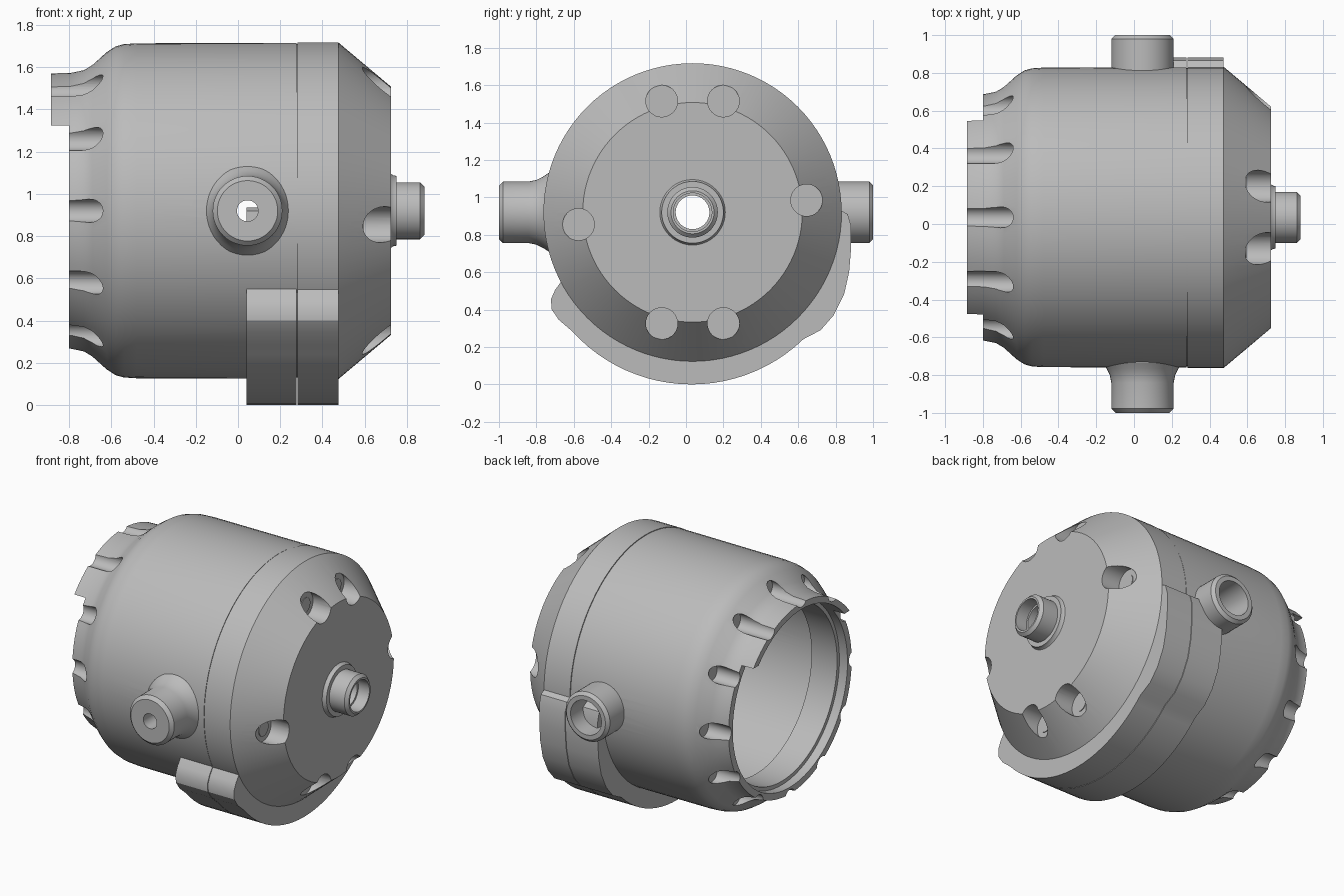
import bpy, bmesh
from math import sin, cos, pi, radians
from mathutils import Matrix, Vector

if "Cube" in bpy.data.objects:
    bpy.data.objects.remove(bpy.data.objects["Cube"])

AXIS_Y, AXIS_Z = 0.035, 0.92      # main axis of the housing
PORT_X = 0.045
SHELL_R = 0.795

grey = bpy.data.materials.new("cast_metal_grey")
grey.use_nodes = True
grey.diffuse_color = (0.5, 0.5, 0.5, 1)
grey.node_tree.nodes["Principled BSDF"].inputs["Base Color"].default_value = grey.diffuse_color

ALONG_X = Matrix.Translation((0, AXIS_Y, AXIS_Z)) @ Matrix.Rotation(pi / 2, 4, 'Y')
TO_FRONT = Matrix.Translation((PORT_X, 0, AXIS_Z)) @ Matrix.Rotation(pi / 2, 4, 'X')
TO_BACK = Matrix.Translation((PORT_X, 0, AXIS_Z)) @ Matrix.Rotation(-pi / 2, 4, 'X')


def finish(name, bm):
    bmesh.ops.recalc_face_normals(bm, faces=bm.faces)
    mesh = bpy.data.meshes.new(name)
    bm.to_mesh(mesh)
    bm.free()
    mesh.materials.append(grey)
    obj = bpy.data.objects.new(name, mesh)
    bpy.context.collection.objects.link(obj)
    return obj


def lathe(name, profile, matrix, seg=48):
    """Spin a closed profile of (height, radius) points."""
    bm = bmesh.new()
    rings = [[bm.verts.new(matrix @ Vector((r * cos(a), r * sin(a), h))) for h, r in profile]
             for a in (2 * pi * i / seg for i in range(seg))]
    n = len(profile)
    for i in range(seg):
        a, b = rings[i], rings[(i + 1) % seg]
        for j in range(n):
            k = (j + 1) % n
            bm.faces.new((a[j], a[k], b[k], b[j]))
    return finish(name, bm)


def rods(name, places, radius, x0, x1):
    """Cylinders along x at several (y, z) places, as one object."""
    bm = bmesh.new()
    for y, z in places:
        m = Matrix.Translation(((x0 + x1) / 2, y, z)) @ Matrix.Rotation(pi / 2, 4, 'Y')
        bmesh.ops.create_cone(bm, cap_ends=True, segments=32, radius1=radius,
                              radius2=radius, depth=x1 - x0, matrix=m)
    return finish(name, bm)


def prism(name, outline, x0, x1):
    """Extrude a (y, z) outline along x."""
    bm = bmesh.new()
    face = bm.faces.new([bm.verts.new((x0, y, z)) for y, z in outline])
    new = bmesh.ops.extrude_face_region(bm, geom=[face])["geom"]
    bmesh.ops.translate(bm, vec=(x1 - x0, 0, 0),
                        verts=[g for g in new if isinstance(g, bmesh.types.BMVert)])
    return finish(name, bm)


def cut(obj, cutter):
    cutter.hide_render = True
    mod = obj.modifiers.new("cut", 'BOOLEAN')
    mod.operation, mod.solver, mod.object = 'DIFFERENCE', 'EXACT', cutter
    bpy.context.view_layer.objects.active = obj
    bpy.ops.object.modifier_apply(modifier=mod.name)
    bpy.data.objects.remove(cutter)


def port_drill(name, radius, matrix):
    bm = bmesh.new()
    bmesh.ops.create_cone(bm, cap_ends=True, segments=32, radius1=radius, radius2=radius,
                          depth=0.5, matrix=matrix @ Matrix.Translation((0, 0, 0.7)))
    return finish(name, bm)


# Hollow main housing, open at the -x end
housing = lathe("housing", [
    (-0.885, 0.652), (-0.79, 0.655), (-0.73, 0.668), (-0.69, 0.692), (-0.62, 0.752),
    (-0.58, 0.778), (-0.54, 0.789), (-0.48, 0.793), (0.278, SHELL_R), (0.278, 0.70),
    (-0.55, 0.70), (-0.55, 0.585), (-0.74, 0.585), (-0.74, 0.61), (-0.885, 0.61)], ALONG_X, 96)

# Trim the rim so only the upper locating tab projects
cut(housing, prism("rim_trim", [(-0.9, 0), (0.9, 0), (0.9, 1.325), (-0.9, 1.325)], -1.0, -0.8))

# Twelve scalloped bolt grooves around the rim
groove_places = [(AXIS_Y + 0.68 * cos(i * pi / 6), AXIS_Z + 0.68 * sin(i * pi / 6))
                 for i in range(12)]
cut(housing, rods("rim_grooves", groove_places, 0.055, -0.95, -0.63))

# Side port openings through the wall
cut(housing, port_drill("front_drill", 0.06, TO_FRONT))
cut(housing, port_drill("back_drill", 0.12, TO_BACK))

# Conical end cap with hollow centre spigot
cap = lathe("end_cap", [
    (0.282, 0.70), (0.282, 0.797), (0.475, 0.797), (0.725, 0.587), (0.725, 0.175),
    (0.735, 0.168), (0.75, 0.165), (0.75, 0.135), (0.862, 0.135), (0.882, 0.115),
    (0.882, 0.103), (0.80, 0.103), (0.80, 0.09), (0.45, 0.09), (0.45, 0.70)], ALONG_X, 96)

# Six counterbores in the cone, each with a screw head
half = [(0.165, 0.595), (-0.165, 0.595), (0.61, 0.065)]
bolt_places = [(AXIS_Y + s * y, AXIS_Z + s * z) for y, z in half for s in (1, -1)]
cut(cap, rods("counterbores", bolt_places, 0.085, 0.59, 0.95))
screws = rods("screw_heads", bolt_places, 0.05, 0.57, 0.595)

# Gasket joint between housing and cap
gasket = lathe("joint_ring", [(0.27, 0.72), (0.27, 0.79), (0.29, 0.79), (0.29, 0.72)], ALONG_X, 96)

# Mounting flange wrapped under the body, split at the joint
outer = [(-0.66, 0.56), (-0.70, 0.505), (-0.722, 0.455), (-0.718, 0.40), (-0.68, 0.345)]
outer += [(0.03 + 0.86 * sin(radians(a)), 0.86 - 0.86 * cos(radians(a)))
          for a in range(-48, 45, 4)]
outer += [(0.72, 0.29), (0.79, 0.37), (0.845, 0.48), (0.872, 0.60), (0.882, 0.72),
          (0.882, 0.85), (0.865, 0.91), (0.82, 0.935)]
inner = [(AXIS_Y + 0.75 * cos(radians(a)), AXIS_Z + 0.75 * sin(radians(a)))
         for a in range(0, -153, -8)]
flange_body = prism("flange_housing_half", outer + inner, 0.04, 0.278)
flange_cap = prism("flange_cap_half", outer + inner, 0.282, 0.475)

# Front port: filleted base, small bore
front_port = lathe("front_port", [
    (0.68, 0.21), (0.735, 0.21), (0.765, 0.19), (0.80, 0.173), (0.84, 0.165),
    (0.978, 0.165), (1.0, 0.143), (1.0, 0.05), (0.68, 0.05)], TO_FRONT)

# Back port: straight tube, wide bore
back_port = lathe("back_port", [
    (0.74, 0.165), (0.98, 0.165), (1.0, 0.145), (1.0, 0.115), (0.74, 0.115)], TO_BACK)

# Smooth shading with crisp machined edges
bpy.ops.object.select_all(action='DESELECT')
for part in (housing, cap, screws, gasket, flange_body, flange_cap, front_port, back_port):
    part.select_set(True)
bpy.context.view_layer.objects.active = housing
bpy.ops.object.shade_smooth_by_angle(angle=radians(30))
